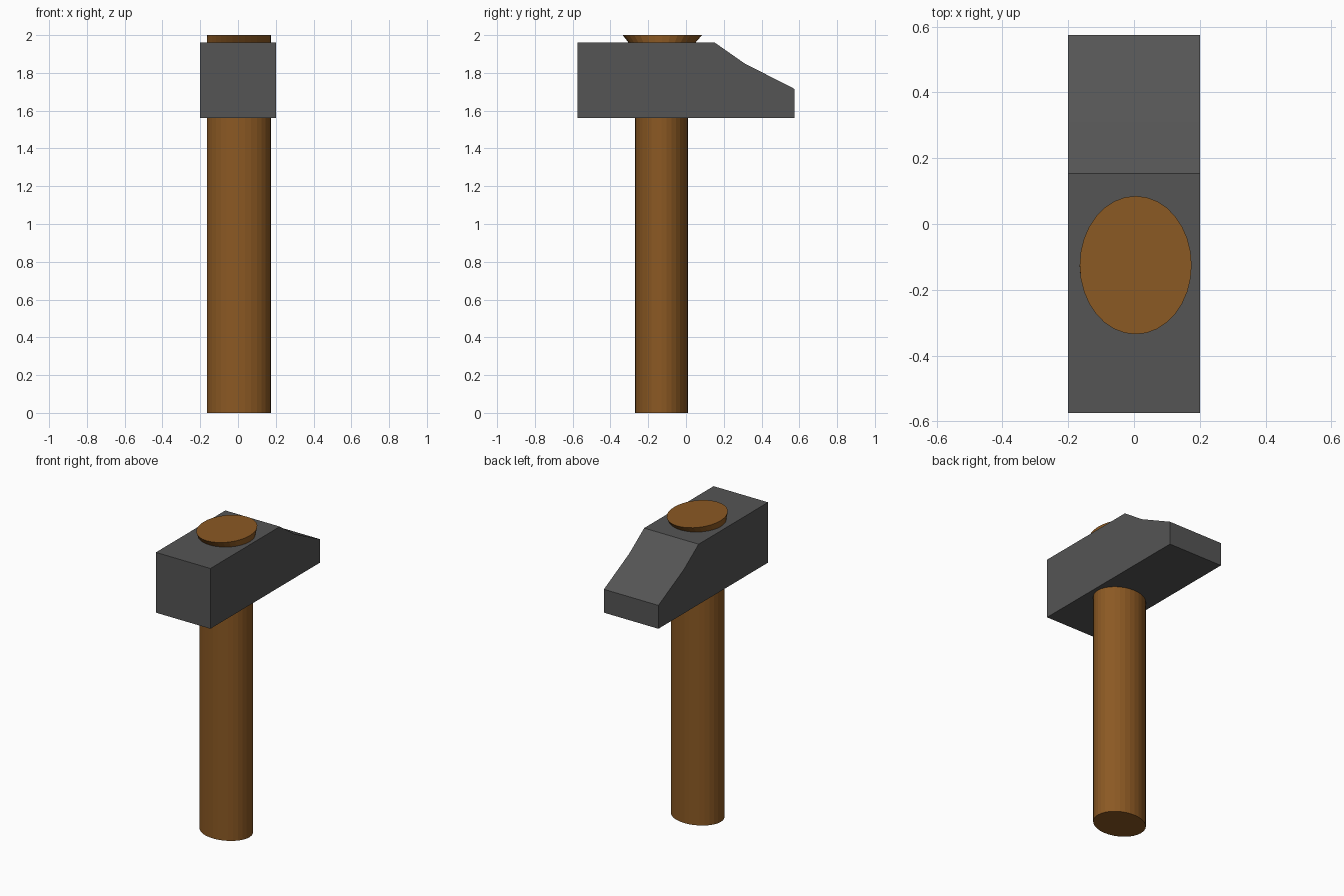
import bpy, bmesh
from math import cos, sin, pi

if "Cube" in bpy.data.objects:
    bpy.data.objects.remove(bpy.data.objects["Cube"])


def make_object(name, rings, color):
    """Loft equal-length closed rings and cap both ends."""
    bm = bmesh.new()
    loops = [[bm.verts.new(p) for p in ring] for ring in rings]
    n = len(loops[0])
    for a, b in zip(loops, loops[1:]):
        for i in range(n):
            j = (i + 1) % n
            bm.faces.new((a[i], a[j], b[j], b[i]))
    bm.faces.new(loops[0][::-1])
    bm.faces.new(loops[-1])
    bmesh.ops.recalc_face_normals(bm, faces=bm.faces)
    mesh = bpy.data.meshes.new(name)
    bm.to_mesh(mesh)
    bm.free()
    mat = bpy.data.materials.new(name + "_material")
    mat.diffuse_color = color
    mat.use_nodes = True
    mat.node_tree.nodes["Principled BSDF"].inputs["Base Color"].default_value = mat.diffuse_color
    mesh.materials.append(mat)
    obj = bpy.data.objects.new(name, mesh)
    bpy.context.collection.objects.link(obj)
    return obj


def ellipse(cy, ry, z, cx=0.005, rx=0.17, sides=32):
    return [(cx + rx * cos(2 * pi * i / sides), cy + ry * sin(2 * pi * i / sides), z)
            for i in range(sides)]


# Steel head: side profile (y, z) with a sloping peen, extruded across x
profile = [(-0.575, 1.56), (0.575, 1.56), (0.575, 1.715),
           (0.31, 1.85), (0.153, 1.96), (-0.575, 1.96)]
make_object("hammer_head", [[(x, y, z) for y, z in profile] for x in (-0.2, 0.2)],
            (0.09, 0.09, 0.09, 1))

# Wooden handle: oval shaft through the head, flared at the top
make_object("handle", [ellipse(-0.13, 0.14, 0), ellipse(-0.13, 0.14, 1.915),
                       ellipse(-0.125, 0.21, 2.0)],
            (0.26, 0.1, 0.017, 1))
